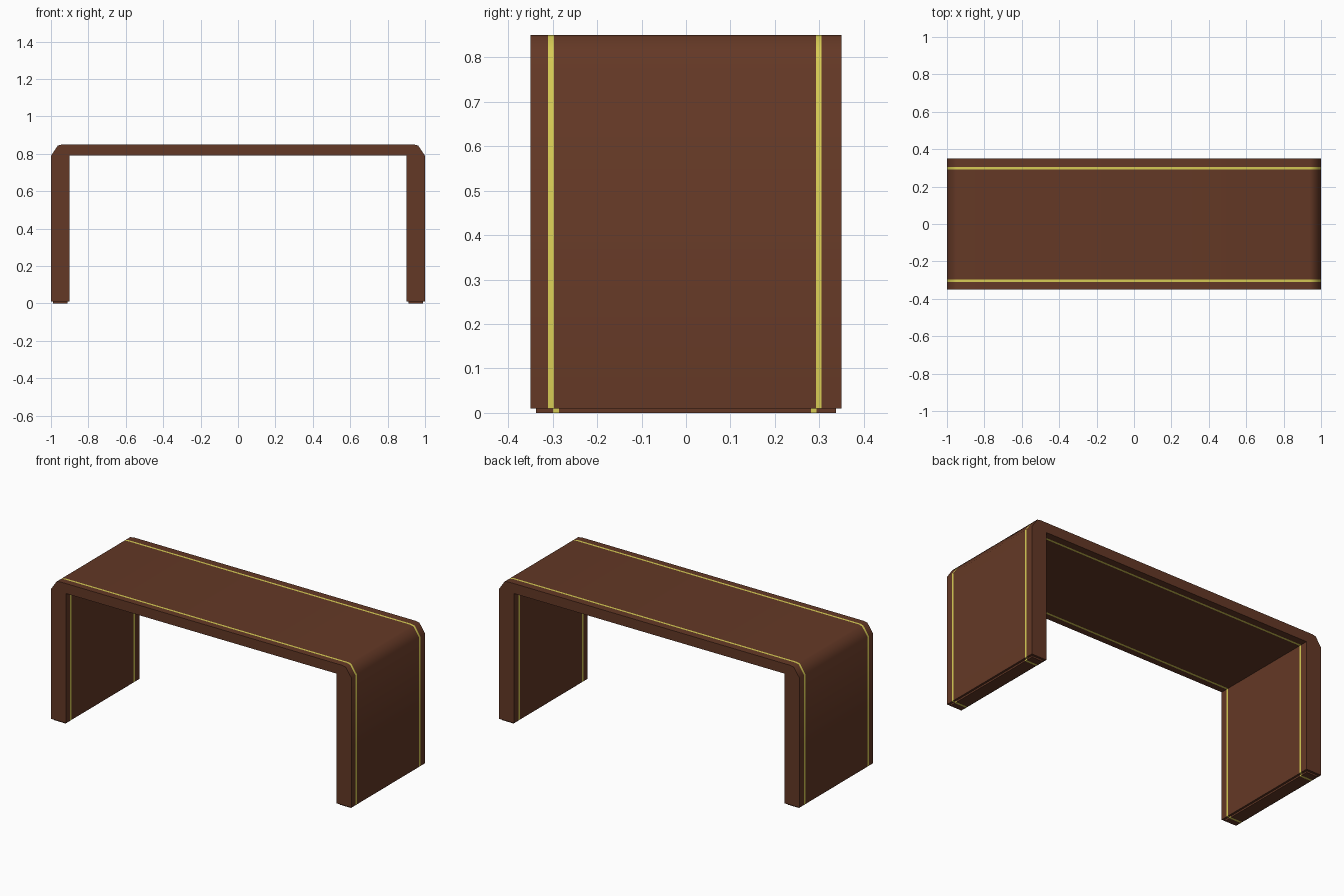
import bpy
import bmesh
import math

cube = bpy.data.objects.get("Cube")
if cube:
    bpy.data.objects.remove(cube, do_unlink=True)


def make_material(name, colour):
    mat = bpy.data.materials.new(name)
    mat.use_nodes = True
    mat.diffuse_color = colour
    mat.node_tree.nodes["Principled BSDF"].inputs["Base Color"].default_value = colour
    return mat


brown = make_material("dark brown", (0.127, 0.040, 0.019, 1))
yellow = make_material("pale yellow", (0.68, 0.60, 0.09, 1))


def banded_extrusion(name, profile, stations):
    """Extrude an xz profile through y stations; every odd band is a stripe."""
    bm = bmesh.new()
    rings = [[bm.verts.new((x, y, z)) for x, z in profile] for y in stations]
    count = len(profile)
    for band, (a, b) in enumerate(zip(rings, rings[1:])):
        for i in range(count):
            j = (i + 1) % count
            face = bm.faces.new((a[i], a[j], b[j], b[i]))
            face.material_index = band % 2
    bm.faces.new(rings[0])
    bm.faces.new(rings[-1])
    bmesh.ops.recalc_face_normals(bm, faces=bm.faces)
    mesh = bpy.data.meshes.new(name)
    bm.to_mesh(mesh)
    bm.free()
    mesh.materials.append(brown)
    mesh.materials.append(yellow)
    obj = bpy.data.objects.new(name, mesh)
    bpy.context.collection.objects.link(obj)
    bpy.ops.object.select_all(action="DESELECT")
    obj.select_set(True)
    bpy.context.view_layer.objects.active = obj
    bpy.ops.object.shade_smooth_by_angle(angle=math.radians(60))
    return obj


# Bench body: one half of the arch, mirrored to a closed profile
half = [(0.9, 0.79), (0.9, 0.01), (1, 0.01), (1, 0.79), (0.963, 0.845), (0.94, 0.85)]
arch = half + [(-x, z) for x, z in reversed(half)]
banded_extrusion("bench_body", arch, [-0.35, -0.31, -0.297, 0.292, 0.305, 0.35])

# Recessed foot pads under both legs
for name, side in (("left_foot_pad", 1), ("right_foot_pad", -1)):
    pad = [(side * x, z) for x, z in ((0.912, 0), (0.988, 0), (0.988, 0.01), (0.912, 0.01))]
    banded_extrusion(name, pad, [-0.337, -0.299, -0.286, 0.281, 0.294, 0.337])
